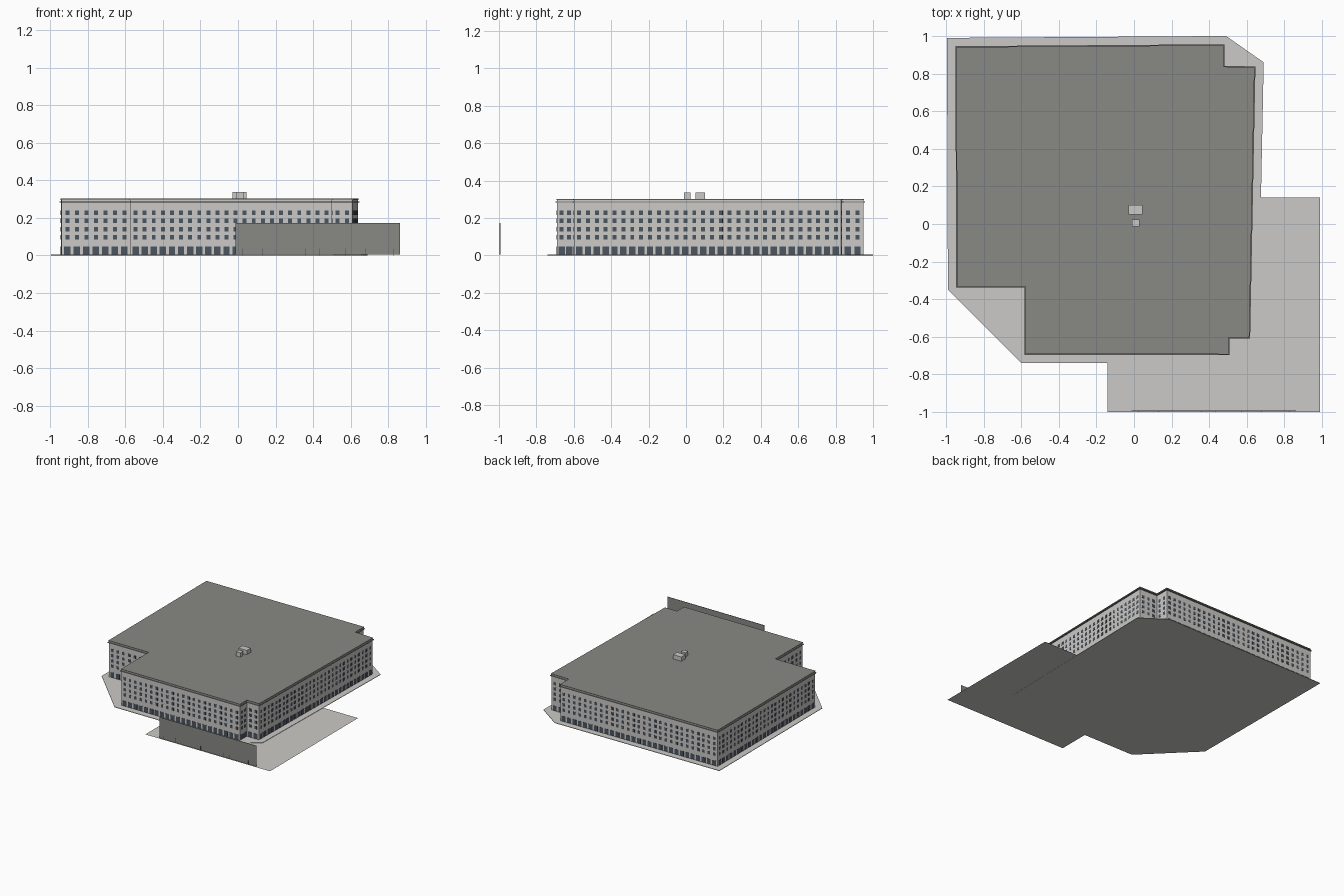
import bpy, bmesh
from mathutils import Vector

cube = bpy.data.objects.get("Cube")
if cube:
    bpy.data.objects.remove(cube, do_unlink=True)


def material(name, rgb):
    m = bpy.data.materials.new(name)
    m.use_nodes = True
    m.diffuse_color = (*rgb, 1)
    m.node_tree.nodes["Principled BSDF"].inputs["Base Color"].default_value = (*rgb, 1)
    return m


STONE = material("pale stone", (0.60, 0.59, 0.57))
ROOF = material("grey roofing", (0.25, 0.247, 0.235))
GLASS = material("dark blue glass", (0.07, 0.09, 0.12))

# Building footprint, counter-clockwise
FOOTPRINT = [(-0.942, 0.938), (-0.938, -0.33), (-0.574, -0.33), (-0.574, -0.688),
             (0.5, -0.69), (0.5, -0.6), (0.61, -0.6), (0.638, 0.83),
             (0.474, 0.834), (0.474, 0.948)]
PAD = [(-0.995, 0.99), (-0.99, -0.35), (-0.6, -0.74), (0.51, -0.74),
       (0.66, -0.62), (0.69, 0.86), (0.49, 1.0)]
PLAZA = [(-0.14, -0.74), (-0.14, -1.0), (0.99, -1.0), (0.99, 0.14),
         (0.675, 0.14), (0.66, -0.62), (0.51, -0.74)]


def finish(name, bm, mat):
    mesh = bpy.data.meshes.new(name)
    bm.normal_update()
    bm.to_mesh(mesh)
    bm.free()
    mesh.materials.append(mat)
    obj = bpy.data.objects.new(name, mesh)
    bpy.context.collection.objects.link(obj)
    return obj


def outward(a, b):
    d = (Vector(b) - Vector(a)).normalized()
    return Vector((d.y, -d.x))


def outset(points, amount):
    """Push every side of the outline outwards with mitred corners."""
    result = []
    for i, p in enumerate(points):
        n1 = outward(points[i - 1], p)
        n2 = outward(p, points[(i + 1) % len(points)])
        result.append(Vector(p) + (n1 + n2) * (amount / (1 + n1.dot(n2))))
    return result


def slab(name, points, z0, z1, mat):
    bm = bmesh.new()
    low = [bm.verts.new((p[0], p[1], z0)) for p in points]
    if z1 == z0:
        bm.faces.new(low)
    else:
        high = [bm.verts.new((p[0], p[1], z1)) for p in points]
        bm.faces.new(high)
        bm.faces.new(low[::-1])
        for i in range(len(points)):
            j = (i + 1) % len(points)
            bm.faces.new((low[i], low[j], high[j], high[i]))
    return finish(name, bm, mat)


def add_box(bm, lo, hi):
    lo, hi = Vector(lo), Vector(hi)
    made = bmesh.ops.create_cube(bm, size=1)["verts"]
    bmesh.ops.scale(bm, vec=hi - lo, verts=made)
    bmesh.ops.translate(bm, vec=(lo + hi) / 2, verts=made)


def box(name, lo, hi, mat):
    bm = bmesh.new()
    add_box(bm, lo, hi)
    return finish(name, bm, mat)


# Ground
slab("building_pad", PAD, 0, 0.004, STONE)
slab("plaza", PLAZA, 0.001, 0.001, STONE)

# Walls, ledge and roof
slab("walls", FOOTPRINT, 0.004, 0.296, STONE)
slab("cornice_ledge", outset(FOOTPRINT, 0.008), 0.283, 0.288, ROOF)
slab("roof", outset(FOOTPRINT, 0.003), 0.296, 0.302, ROOF)

# Windows: glass plates laid along every side, row by row
SPACING = 0.048
ROWS = [(0.005, 0.047, 0.034)] + [(0.085 + 0.0435 * i, 0.109 + 0.0435 * i, 0.021)
                                  for i in range(4)]
THICK = 0.0015


def add_window(bm, centre, along, normal, z0, z1, width):
    rings = []
    for depth in (0, THICK):
        corners = []
        for side, z in ((-1, z0), (1, z0), (1, z1), (-1, z1)):
            p = centre + along * (side * width / 2) + normal * depth
            corners.append(bm.verts.new((p.x, p.y, z)))
        rings.append(corners)
    back, front = rings
    bm.faces.new(front)
    for i in range(4):
        j = (i + 1) % 4
        bm.faces.new((back[i], back[j], front[j], front[i]))


bm = bmesh.new()
for i, a in enumerate(FOOTPRINT):
    b = FOOTPRINT[(i + 1) % len(FOOTPRINT)]
    run = Vector(b) - Vector(a)
    count = max(1, round((run.length - 0.01) / SPACING))
    step = (run.length - 0.01) / count
    along = run.normalized()
    for k in range(count):
        centre = Vector(a) + along * (0.005 + step * (k + 0.5))
        for z0, z1, width in ROWS:
            add_window(bm, centre, along, outward(a, b), z0, z1, width)
finish("windows", bm, GLASS)

# Rooftop units
box("rear_roof_unit", (-0.03, 0.05, 0.302), (0.045, 0.102, 0.337), STONE)
box("front_roof_unit", (-0.01, -0.012, 0.302), (0.03, 0.025, 0.337), STONE)

# Freestanding screen wall with small posts at its foot
box("screen_wall", (-0.012, -0.996, 0.004), (0.863, -0.993, 0.174), ROOF)
bm = bmesh.new()
for x in (0.025, 0.13, 0.245, 0.36, 0.435, 0.57, 0.62, 0.68, 0.79, 0.825):
    add_box(bm, (x - 0.001, -0.998, 0.001), (x + 0.001, -0.995, 0.036))
finish("screen_posts", bm, GLASS)
